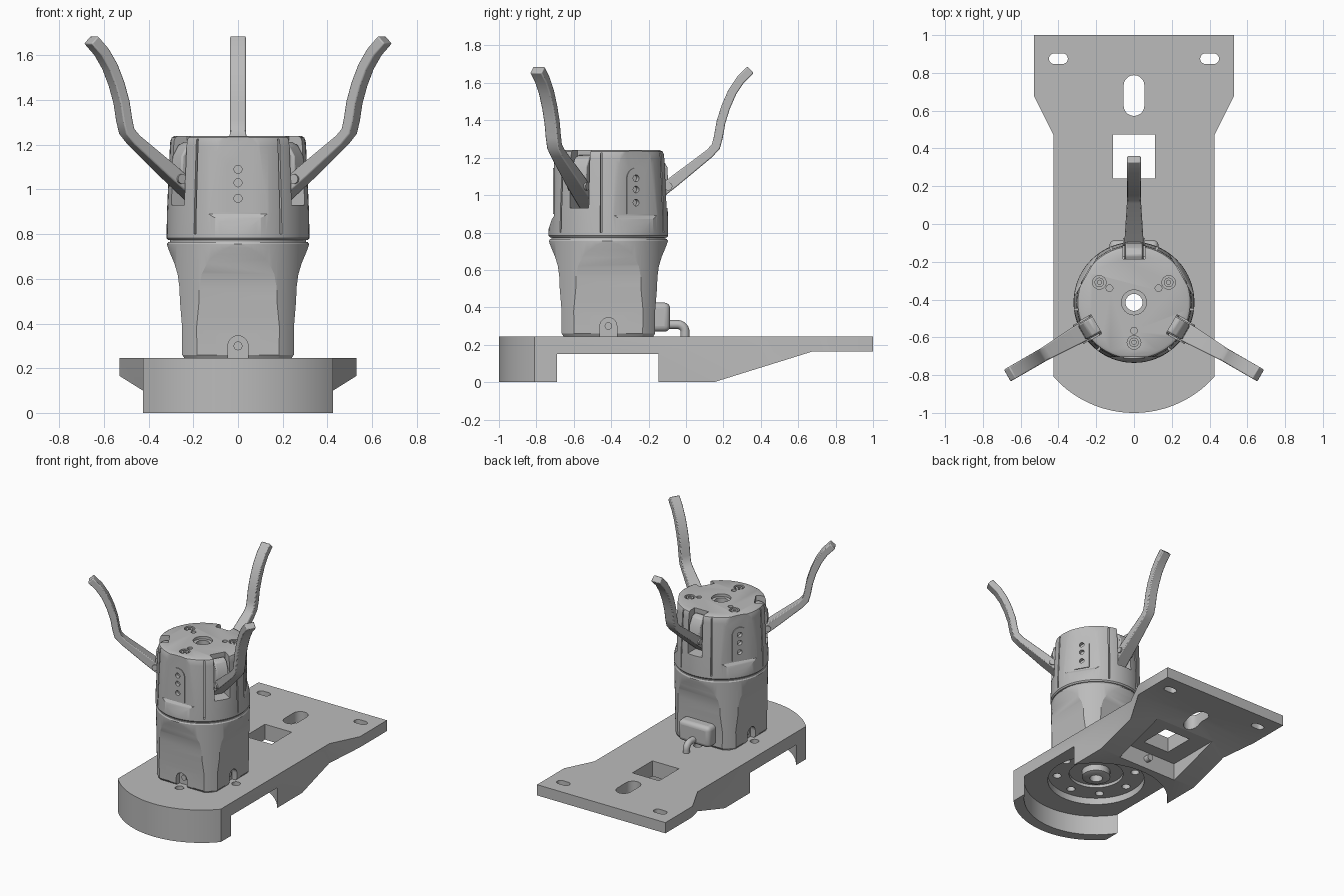
import bpy, bmesh
from math import cos, sin, pi, radians
from mathutils import Matrix, Vector

cube = bpy.data.objects.get("Cube")
if cube:
    bpy.data.objects.remove(cube)

grey = bpy.data.materials.new("plain_grey")
grey.use_nodes = True
grey.diffuse_color = (0.5, 0.5, 0.5, 1)
grey.node_tree.nodes["Principled BSDF"].inputs["Base Color"].default_value = (0.5, 0.5, 0.5, 1)

CENTRE = Matrix.Translation((0, -0.415, 0))   # axis of the gripper
ARMS = (90, -30, 210)
PANELS = (270, 30, 150)


def turned(deg):
    return CENTRE @ Matrix.Rotation(radians(deg), 4, 'Z')


def finish(name, bm, matrix=None):
    bmesh.ops.recalc_face_normals(bm, faces=bm.faces)
    mesh = bpy.data.meshes.new(name)
    bm.to_mesh(mesh)
    bm.free()
    if matrix:
        mesh.transform(matrix)
    mesh.materials.append(grey)
    obj = bpy.data.objects.new(name, mesh)
    bpy.context.collection.objects.link(obj)
    return obj


def prism(name, pts, axis, lo, hi, matrix=None):
    """Extrude a 2D outline along an axis."""
    place = {'x': lambda u, v, w: (w, u, v),
             'y': lambda u, v, w: (u, w, v),
             'z': lambda u, v, w: (u, v, w)}[axis]
    bm = bmesh.new()
    a, b = [[bm.verts.new(place(u, v, w)) for u, v in pts] for w in (lo, hi)]
    bm.faces.new(a)
    bm.faces.new(b)
    for i in range(len(pts)):
        j = (i + 1) % len(pts)
        bm.faces.new((a[i], a[j], b[j], b[i]))
    return finish(name, bm, matrix)


def arc(cx, cy, r, a0, a1, n=16):
    steps = [radians(a0 + (a1 - a0) * i / n) for i in range(n + 1)]
    return [(cx + r * cos(t), cy + r * sin(t)) for t in steps]


def cyl(name, x, y, r, axis, lo, hi, matrix=None, n=32):
    return prism(name, arc(x, y, r, 0, 360 - 360 / n, n - 1), axis, lo, hi, matrix)


def box(name, x0, x1, y0, y1, z0, z1, matrix=None):
    return prism(name, [(x0, y0), (x1, y0), (x1, y1), (x0, y1)], 'z', z0, z1, matrix)


def slot(cx, cy, hx, hy):
    """Outline of a slot with rounded ends."""
    if hx > hy:
        return arc(cx + hx - hy, cy, hy, -90, 90, 10) + arc(cx - hx + hy, cy, hy, 90, 270, 10)
    return arc(cx, cy + hy - hx, hx, 0, 180, 10) + arc(cx, cy - hy + hx, hx, 180, 360, 10)


def lathe(name, profile, n=96):
    """Solid of revolution around the gripper axis."""
    bm = bmesh.new()
    rings = [[bm.verts.new((r * cos(2 * pi * i / n), r * sin(2 * pi * i / n), z))
              for i in range(n)] for r, z in profile]
    for a, b in zip(rings, rings[1:]):
        for i in range(n):
            j = (i + 1) % n
            bm.faces.new((a[i], a[j], b[j], b[i]))
    bm.faces.new(rings[0])
    bm.faces.new(rings[-1])
    return finish(name, bm, CENTRE)


def combine(obj, others, op='DIFFERENCE'):
    for other in others:
        mod = obj.modifiers.new("bool", 'BOOLEAN')
        mod.operation, mod.object, mod.solver = op, other, 'EXACT'
        dg = bpy.context.evaluated_depsgraph_get()
        mesh = bpy.data.meshes.new_from_object(obj.evaluated_get(dg))
        obj.modifiers.clear()
        obj.data = mesh
        bpy.data.objects.remove(other)


def bevel(obj, width, segments=2):
    mod = obj.modifiers.new("bevel", 'BEVEL')
    mod.width, mod.segments, mod.limit_method = width, segments, 'ANGLE'


# Base plate: rounded front, flared back, hollowed underside
right = [(0.425, 0.47), (0.53, 0.68), (0.53, 1)]
outline = arc(0, -0.43, 0.57, 221.8, 318.2, 40) + right + [(-x, y) for x, y in reversed(right)]
base = prism("base_plate", outline, 'z', 0, 0.245)
combine(base, [
    prism("c", [(0.15, 0), (0.68, 0.165), (1.2, 0.165), (1.2, -0.2), (0.15, -0.2)], 'x', -1, 1),
    cyl("c", 0, -0.418, 0.504, 'z', -0.1, 0.15, n=96),
    cyl("c", 0, 0, 0.34, 'z', 0.1, 0.2, CENTRE, 64),
    cyl("c", 0, 0, 0.19, 'z', 0.12, 0.222, CENTRE, 48),
    box("c", -0.25, 0.25, 0.14, 0.56, -0.1, 0.13),
    box("c", -0.11, 0.11, 0.24, 0.475, -0.1, 0.5),
    prism("c", slot(0, 0.68, 0.055, 0.108), 'z', -0.1, 0.5),
    prism("c", slot(0.4, 0.875, 0.05, 0.028), 'z', -0.1, 0.5),
    prism("c", slot(-0.4, 0.875, 0.05, 0.028), 'z', -0.1, 0.5),
    cyl("c", 0, 0, 0.045, 'z', -0.1, 0.5, CENTRE)])
combine(base, [cyl("c", 0.275, 0, 0.03, 'z', 0, 0.5, turned(a), 20) for a in range(0, 360, 45)])

# Mounting hub under the plate
hub = lathe("mounting_hub", [(0.1, 0.235), (0.1, 0.175), (0.075, 0.165)], 48)
combine(hub, [cyl("c", 0, 0, 0.045, 'z', 0, 0.5, CENTRE)])

# Lower body: round column trimmed by a waisted square
waist = [(0.24, 0.245), (0.25, 0.26), (0.25, 0.38), (0.26, 0.5), (0.262, 0.56), (0.27, 0.62),
         (0.285, 0.67), (0.302, 0.71), (0.314, 0.74), (0.33, 0.8)]
waist_loop = waist + [(-w, z) for w, z in reversed(waist)]
lower = lathe("lower_body", [(0.3, 0.245), (0.31, 0.26), (0.313, 0.5), (0.318, 0.755), (0.312, 0.765)])
combine(lower, [prism("c", waist_loop, ax, -0.6, 0.6, CENTRE) for ax in 'xy'], 'INTERSECT')
arch = arc(0, 0.3, 0.045, 0, 180, 12) + [(-0.045, 0.2), (0.045, 0.2)]
combine(lower, [prism("c", arch, 'x', 0.21, 0.4, turned(a)) for a in (0, 180, 270)])
combine(lower, [cyl("c", 0, 0, 0.045, 'z', 0, 1, CENTRE)])
for a in (0, 180, 270):
    cyl("foot_screw", 0, 0.3, 0.02, 'x', 0.2, 0.225, turned(a), 16)

# Cable boss and cable at the back
boss = box("cable_boss", -0.13, 0.13, -0.22, -0.085, 0.27, 0.425)
bevel(boss, 0.03, 4)
curve = bpy.data.curves.new("cable", 'CURVE')
curve.dimensions, curve.bevel_depth, curve.use_fill_caps = '3D', 0.024, True
path = [(-0.12, 0.308), (-0.045, 0.308)] + arc(-0.045, 0.268, 0.04, 75, 0, 6) + [(-0.005, 0.2)]
spline = curve.splines.new('POLY')
spline.points.add(len(path) - 1)
for p, (y, z) in zip(spline.points, path):
    p.co = (0, y, z, 1)
spline.use_smooth = True
curve.materials.append(grey)
bpy.context.collection.objects.link(bpy.data.objects.new("cable", curve))
cyl("cable_plug", 0, 0.075, 0.025, 'y', 0.1, 0.18, n=20)

# Narrow seam ring between the two body halves
seam = lathe("seam_ring", [(0.305, 0.76), (0.305, 0.78)])
combine(seam, [cyl("c", 0, 0, 0.045, 'z', 0, 1, CENTRE)])

# Upper body: tapered drum with three flat panels and three arm slots
upper = lathe("upper_body", [(0.312, 0.773), (0.32, 0.783), (0.318, 0.9), (0.305, 1.19),
                             (0.303, 1.215), (0.297, 1.232), (0.283, 1.24)])
panel_cut = [(0.29, 1.3), (0.29, 0.89), (0.302, 0.872), (0.33, 0.79), (0.5, 0.79), (0.5, 1.3)]
slot_cut = [(0.23, 1.3), (0.23, 1.1), (0.15, 0.93), (0.4, 0.93), (0.4, 1.3)]
panel_arch = arc(0, 1.09, 0.055, 0, 180, 16) + [(-0.055, 0.9), (0.055, 0.9)]
combine(upper, [prism("c", panel_cut, 'y', -0.19, 0.19, turned(a)) for a in PANELS])
combine(upper, [prism("c", slot_cut, 'y', -0.058, 0.058, turned(a)) for a in ARMS])
combine(upper, [prism("c", panel_arch, 'x', 0.27, 0.296, turned(a)) for a in PANELS], 'UNION')
for a in PANELS:
    combine(upper, [cyl("c", 0, z, 0.018, 'x', 0.27, 0.4, turned(a), 16) for z in (0.96, 1.03, 1.09)])
    combine(upper, [box("c", 0.29, 0.4, -0.005, 0.005, 0.8, 1.225, turned(a + s)) for s in (-37, 37)])
    # Top screws and dowel holes
    combine(upper, [cyl("c", 0.212, 0, 0.036, 'z', 1.215, 1.3, turned(a), 24),
                    cyl("c", 0.15, 0, 0.018, 'z', 1.21, 1.3, turned(a), 16)])
    screw = cyl("top_screw", 0.212, 0, 0.025, 'z', 1.2, 1.236, turned(a), 24)
    combine(screw, [cyl("c", 0.212, 0, 0.012, 'z', 1.222, 1.3, turned(a), 6)])
combine(upper, [cyl("c", 0, 0, 0.066, 'z', 1.22, 1.3, CENTRE),
                cyl("c", 0, 0, 0.045, 'z', 0.5, 1.4, CENTRE)])

# Three gripping arms: a straight lever bending into a curved finger
spine = [Vector(p) for p in ((0.19, 0.945), (0.36, 1.08), (0.54, 1.222), (0.575, 1.26), (0.588, 1.31),
                             (0.602, 1.39), (0.627, 1.47), (0.662, 1.55), (0.705, 1.615), (0.76, 1.67))]
inner, outer = [], []
for i, p in enumerate(spine):
    d = (spine[min(i + 1, len(spine) - 1)] - spine[max(i - 1, 0)]).normalized()
    half = 0.03 if i < 2 else 0.024
    inner.append(p + Vector((-d.y, d.x)) * half)
    outer.append(p - Vector((-d.y, d.x)) * half)
for a in ARMS:
    arm = prism("gripping_arm", inner + outer[::-1], 'y', -1, 1)
    for v in arm.data.vertices:
        t = min(max((v.co.x - 0.3) / 0.25, 0), 1)
        v.co.y *= 0.052 - 0.016 * t
    arm.data.transform(turned(a))
    bevel(arm, 0.006)
    # Upper link and pivot pins
    link = prism("arm_link", [(0.22, 1.2), (0.25, 1.215), (0.285, 1.2), (0.315, 1.15), (0.32, 1.06),
                              (0.28, 1.03), (0.24, 1.12)], 'y', -0.045, 0.045, turned(a))
    bevel(link, 0.008)
    cyl("pivot_pin", 0.32, 1.047, 0.022, 'y', -0.057, 0.057, turned(a), 20)
    cyl("pivot_pin", 0.225, 0.972, 0.02, 'y', -0.057, 0.057, turned(a), 20)

# Smooth shading with sharp edges kept
bpy.ops.object.select_all(action='DESELECT')
for obj in bpy.context.collection.objects:
    if obj.type == 'MESH':
        obj.select_set(True)
        bpy.context.view_layer.objects.active = obj
bpy.ops.object.shade_smooth_by_angle(angle=radians(30))
